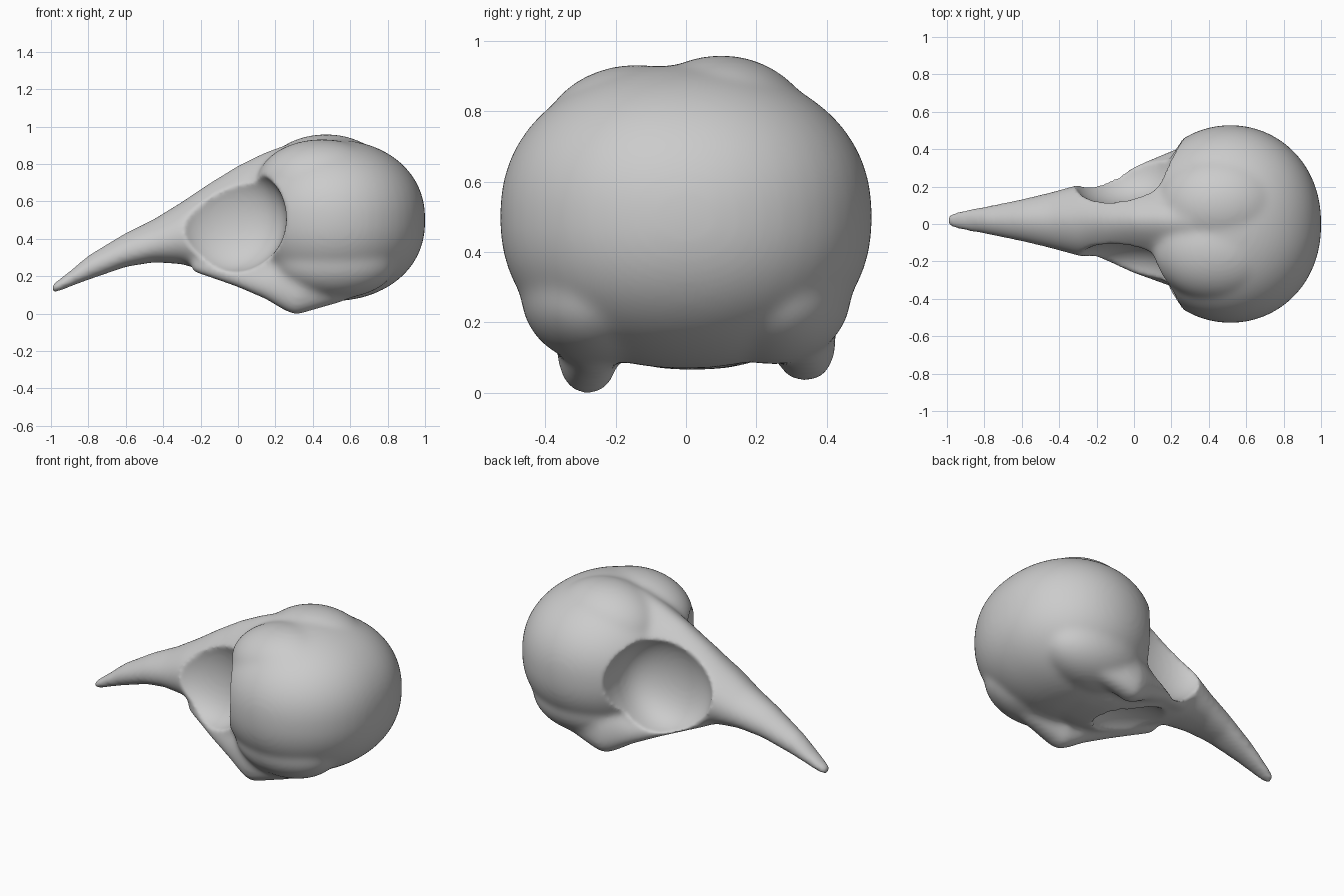
import bpy, bmesh, math
from mathutils import Vector

if "Cube" in bpy.data.objects:
    bpy.data.objects.remove(bpy.data.objects["Cube"])

bone = bpy.data.materials.new("bone_grey")
bone.diffuse_color = (0.6, 0.6, 0.6, 1)
bone.use_nodes = True
bone.node_tree.nodes["Principled BSDF"].inputs["Base Color"].default_value = (0.6, 0.6, 0.6, 1)


def power(v, p):
    return math.copysign(abs(v) ** p, v)


def add_ellipsoid(bm, centre, radii, square=(1, 1, 1)):
    """Ellipsoid whose axes can be squared off with powers below one."""
    made = bmesh.ops.create_uvsphere(bm, u_segments=48, v_segments=32, radius=1)
    for v in made["verts"]:
        v.co = Vector([c + r * power(k, p)
                       for c, r, k, p in zip(centre, radii, v.co, square)])


def add_loft(bm, stations, sides=40):
    """Closed skin through sections: x, y, half width, top, bottom, widest height."""
    rings = []
    for x, y_mid, w, top, low, frac in stations:
        mid = low + frac * (top - low)
        ring = []
        for i in range(sides):
            t = 2 * math.pi * i / sides
            c, s = math.cos(t), math.sin(t)
            y = y_mid + w * power(c, 1.25 if s > 0 else 0.8)
            z = mid + s * ((top - mid) if s > 0 else (mid - low))
            ring.append(bm.verts.new((x, y, z)))
        rings.append(ring)
    skin = []
    for a, b in zip(rings, rings[1:]):
        for i in range(sides):
            j = (i + 1) % sides
            skin.append(bm.faces.new((a[i], a[j], b[j], b[i])))
    skin.append(bm.faces.new(rings[0]))
    skin.append(bm.faces.new(rings[-1]))
    bmesh.ops.recalc_face_normals(bm, faces=skin)


def to_object(bm, name):
    mesh = bpy.data.meshes.new(name)
    bm.to_mesh(mesh)
    bm.free()
    ob = bpy.data.objects.new(name, mesh)
    bpy.context.collection.objects.link(ob)
    return ob


# Beak and face in one tapering skin
bm = bmesh.new()
add_loft(bm, [(x, 0.02, w, top, low, frac) for x, w, top, low, frac in (
    (-1.006, 0.034, 0.145, 0.11, 0.5),
    (-0.97, 0.045, 0.178, 0.112, 0.5),
    (-0.9, 0.06, 0.23, 0.142, 0.5),
    (-0.8, 0.075, 0.315, 0.18, 0.45),
    (-0.6, 0.115, 0.435, 0.25, 0.4),
    (-0.45, 0.15, 0.508, 0.275, 0.4),
    (-0.3, 0.19, 0.6, 0.265, 0.45),
    (-0.15, 0.235, 0.702, 0.22, 0.25),
    (0.0, 0.275, 0.795, 0.15, 0.14),
    (0.15, 0.32, 0.868, 0.09, 0.16),
    (0.3, 0.34, 0.92, 0.065, 0.25),
    (0.45, 0.32, 0.92, 0.065, 0.3),
    (0.6, 0.25, 0.88, 0.09, 0.4),
)])

# Braincase, with two low swellings on the crown
add_ellipsoid(bm, (0.515, 0, 0.5), (0.487, 0.53, 0.432), (1, 0.93, 0.9))
add_ellipsoid(bm, (0.47, 0.1, 0.7), (0.35, 0.28, 0.26))
add_ellipsoid(bm, (0.45, -0.14, 0.7), (0.35, 0.28, 0.233))

# Cheek bars and jaw corners, running back into fuller lower flanks
for side, drop in ((-0.28, 0), (0.34, 0.035)):
    add_loft(bm, [(x, side * f, w, top, low + drop, 0.35) for x, f, w, top, low in (
        (-0.25, 0.4, 0.04, 0.32, 0.225),
        (0.0, 0.75, 0.055, 0.27, 0.14),
        (0.15, 0.9, 0.065, 0.28, 0.075),
        (0.25, 0.97, 0.08, 0.34, 0.015),
        (0.31, 1.0, 0.088, 0.36, -0.008),
        (0.38, 1.0, 0.085, 0.38, 0.012),
        (0.55, 0.95, 0.075, 0.4, 0.06),
        (0.72, 0.85, 0.05, 0.4, 0.13),
    )])
    add_ellipsoid(bm, (0.52, math.copysign(0.25, side), 0.28), (0.33, 0.22, 0.2))
skull = to_object(bm, "bird_skull")

# Eye sockets
cutters = []
for name, side in (("left_socket_cutter", 1), ("right_socket_cutter", -1)):
    bm = bmesh.new()
    add_ellipsoid(bm, (-0.045, side * 0.37, 0.51), (0.305, 0.285, 0.297), (1, 0.6, 1))
    cutters.append(to_object(bm, name))

# Hollow of the palate
bm = bmesh.new()
add_ellipsoid(bm, (-0.06, 0.02, 0.11), (0.36, 0.18, 0.13))
cutters.append(to_object(bm, "palate_cutter"))


def remesh(size):
    m = skull.modifiers.new("remesh", "REMESH")
    m.mode = "VOXEL"
    m.voxel_size = size


def soften(count):
    m = skull.modifiers.new("soften", "SMOOTH")
    m.factor = 0.5
    m.iterations = count


# Fuse and blend the parts, carve, then soften the edges
remesh(0.014)
soften(20)
for cutter in cutters:
    cutter.hide_render = True
    cut = skull.modifiers.new("carve", "BOOLEAN")
    cut.operation = "DIFFERENCE"
    cut.solver = "EXACT"
    cut.object = cutter
remesh(0.012)
soften(7)

# Bake the carved shape and drop the cutters
graph = bpy.context.evaluated_depsgraph_get()
baked = bpy.data.meshes.new_from_object(skull.evaluated_get(graph))
skull.modifiers.clear()
skull.data = baked
for cutter in cutters:
    bpy.data.objects.remove(cutter)

baked.materials.clear()
baked.materials.append(bone)
for p in baked.polygons:
    p.material_index = 0
    p.use_smooth = True
low = min(v.co.z for v in baked.vertices)
for v in baked.vertices:
    v.co.z -= low
